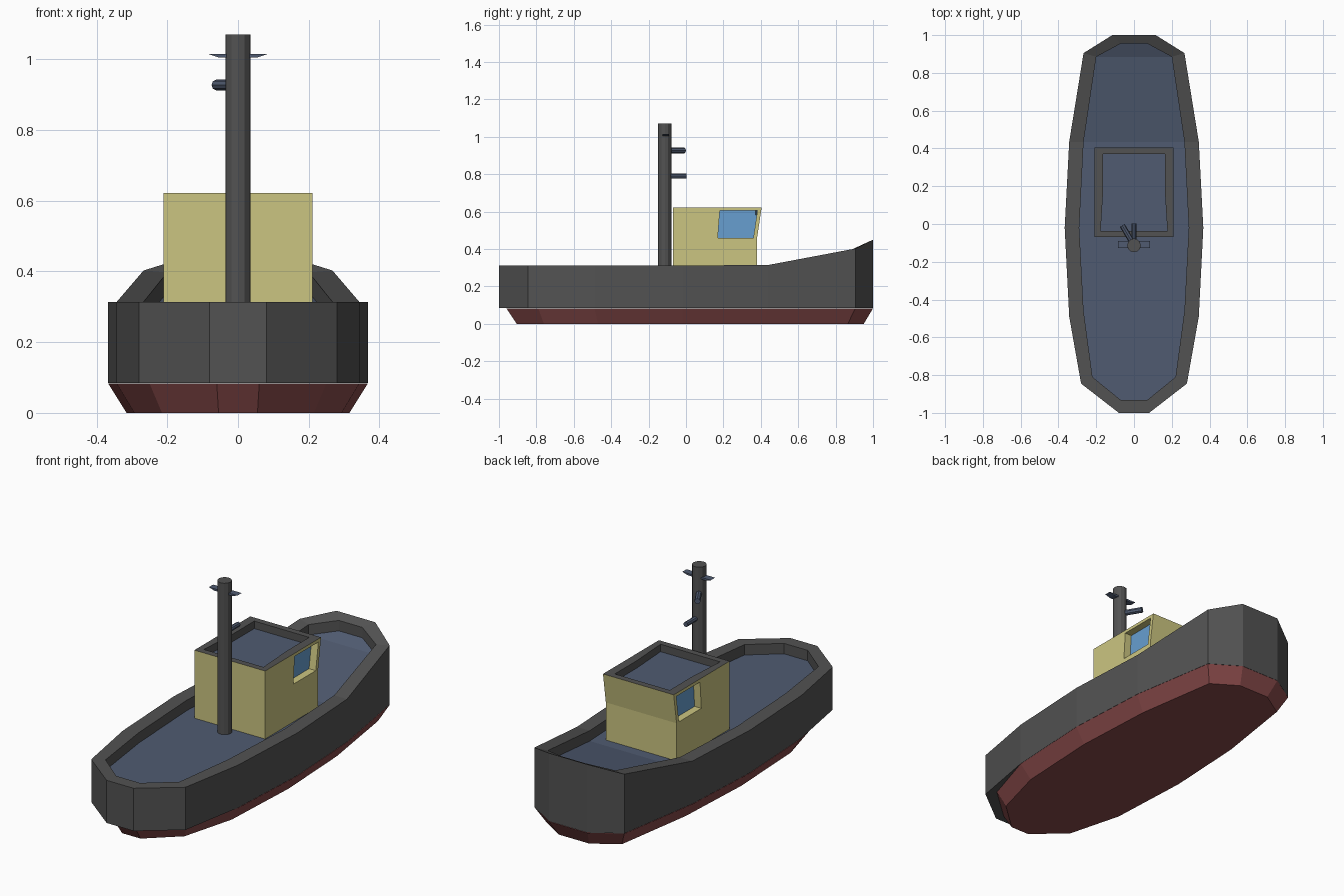
import bpy, bmesh
from mathutils import Vector

if "Cube" in bpy.data.objects:
    bpy.data.objects.remove(bpy.data.objects["Cube"])


def material(name, r, g, b):
    m = bpy.data.materials.new(name)
    m.use_nodes = True
    m.diffuse_color = (r, g, b, 1)
    bsdf = next(n for n in m.node_tree.nodes if n.type == 'BSDF_PRINCIPLED')
    bsdf.inputs["Base Color"].default_value = (r, g, b, 1)
    return m


CHARCOAL = material("charcoal", .085, .085, .085)
RED = material("keel red", .25, .07, .07)
BLUE = material("slate blue", .08, .105, .165)
YELLOW = material("cabin yellow", .60, .56, .22)
GLASS = material("window blue", .135, .345, .63)


def finish(name, bm, *mats):
    bmesh.ops.recalc_face_normals(bm, faces=bm.faces)
    me = bpy.data.meshes.new(name)
    bm.to_mesh(me)
    bm.free()
    for m in mats:
        me.materials.append(m)
    ob = bpy.data.objects.new(name, me)
    bpy.context.scene.collection.objects.link(ob)
    return ob


def sheer(y):
    """Height of the bulwark top along the boat."""
    if y < .43:
        return .313
    if y < .9:
        return .313 + (y - .43) / .47 * .087
    return .40 + (y - .9) * .5


def ring(half, height):
    """Closed outline from one half, mirrored across the centre line."""
    pts = half + [(-x, y) for x, y in reversed(half)]
    return [(x, y, height(y)) for x, y in pts]


def loft(name, rings, mat, cap_first=False, cap_last=False):
    bm = bmesh.new()
    vs = [[bm.verts.new(p) for p in r] for r in rings]
    n = len(vs[0])
    for a, b in zip(vs, vs[1:]):
        for i in range(n):
            j = (i + 1) % n
            bm.faces.new((a[i], a[j], b[j], b[i]))
    # caps are strips running across the boat
    for r in [vs[0]] * cap_first + [vs[-1]] * cap_last:
        for i in range(n // 2 - 1):
            bm.faces.new((r[i], r[i + 1], r[n - 2 - i], r[n - 1 - i]))
    return finish(name, bm, mat)


# Hull outlines, bow to stern
outer = [(.115, 1), (.267, .905), (.343, .435), (.367, -.02),
         (.343, -.49), (.28, -.845), (.08, -1)]
inner = [(.07, .955), (.2, .885), (.267, .435), (.29, -.02),
         (.267, -.46), (.22, -.81), (.07, -.932)]
keel_top = outer[:5] + [(.25, -.79), (.06, -.96)]
keel_low = [(.09, .95), (.225, .865), (.293, .42), (.315, -.02),
            (.293, -.47), (.215, -.76), (.055, -.905)]


def deck_z(y):
    return sheer(y) - .056


loft("hull_sides", [ring(outer, lambda y: .084), ring(outer, sheer),
                    ring(inner, sheer), ring(inner, deck_z)], CHARCOAL, cap_first=True)
loft("deck", [ring(inner, deck_z)], BLUE, cap_last=True)
loft("keel", [ring(keel_low, lambda y: 0), ring(keel_top, lambda y: .083)], RED, cap_first=True)


# Cabin: side grids with recessed windows, leaning upper bow wall
def cabin():
    bm = bmesh.new()
    columns = [(-.07, 0), (.17, .5), (.36, 1), (.38, 1)]
    levels = [.25, .46, .605, .622]
    grid = {}
    for s in (-1, 1):
        for j, (y, lean) in enumerate(columns):
            for k, z in enumerate(levels):
                dy = max(0, z - .46) / .16 * .024 * lean
                grid[s, j, k] = bm.verts.new((s * .21, y + dy, z))
    windows = {}
    for s in (-1, 1):
        for j in range(3):
            for k in range(3):
                f = bm.faces.new([grid[s, a, b] for a, b in
                                  ((j, k), (j + 1, k), (j + 1, k + 1), (j, k + 1))])
                if (j, k) == (1, 1):
                    windows[s] = f
    for j in (0, 3):
        for k in range(3):
            bm.faces.new((grid[-1, j, k], grid[1, j, k], grid[1, j, k + 1], grid[-1, j, k + 1]))
    roof = bm.faces.new([grid[-1, j, 3] for j in range(4)] + [grid[1, j, 3] for j in (3, 2, 1, 0)])
    bmesh.ops.recalc_face_normals(bm, faces=bm.faces)

    def push(face, offset):
        out = bmesh.ops.extrude_discrete_faces(bm, faces=[face])["faces"][0]
        bmesh.ops.translate(bm, verts=out.verts, vec=Vector(offset))
        return out

    for s, f in windows.items():
        push(f, (-s * .04, 0, 0)).material_index = 3
    # roof rim and sunken roof panel
    roof.material_index = 1
    for f in bmesh.ops.inset_individual(bm, faces=[roof], thickness=.047)["faces"]:
        f.material_index = 1
    push(roof, (0, 0, -.04)).material_index = 2
    finish("cabin", bm, YELLOW, CHARCOAL, BLUE, GLASS)


cabin()


def rod(name, start, end, radius, sides, mat):
    a, b = Vector(start), Vector(end)
    d = b - a
    bm = bmesh.new()
    bmesh.ops.create_cone(bm, cap_ends=True, segments=sides, radius1=radius,
                          radius2=radius, depth=d.length)
    ob = finish(name, bm, mat)
    ob.rotation_mode = 'QUATERNION'
    ob.rotation_quaternion = d.to_track_quat('Z', 'Y')
    ob.location = (a + b) / 2


# Mast and its fittings
rod("mast", (0, -.113, .25), (0, -.113, 1.07), .036, 12, CHARCOAL)
rod("lower_lamp", (0, -.113, .79), (0, .003, .79), .013, 8, BLUE)
rod("upper_lamp", (0, -.113, .927), (-.062, -.008, .927), .015, 8, BLUE)

# Crossbar with undercut ends
bm = bmesh.new()
bmesh.ops.create_cube(bm, size=1)
for v in bm.verts:
    half = .085 if v.co.z > 0 else .055
    v.co = (half if v.co.x > 0 else -half, v.co.y * .036 - .108, 1.01 + v.co.z * .01)
finish("crossbar", bm, BLUE)
